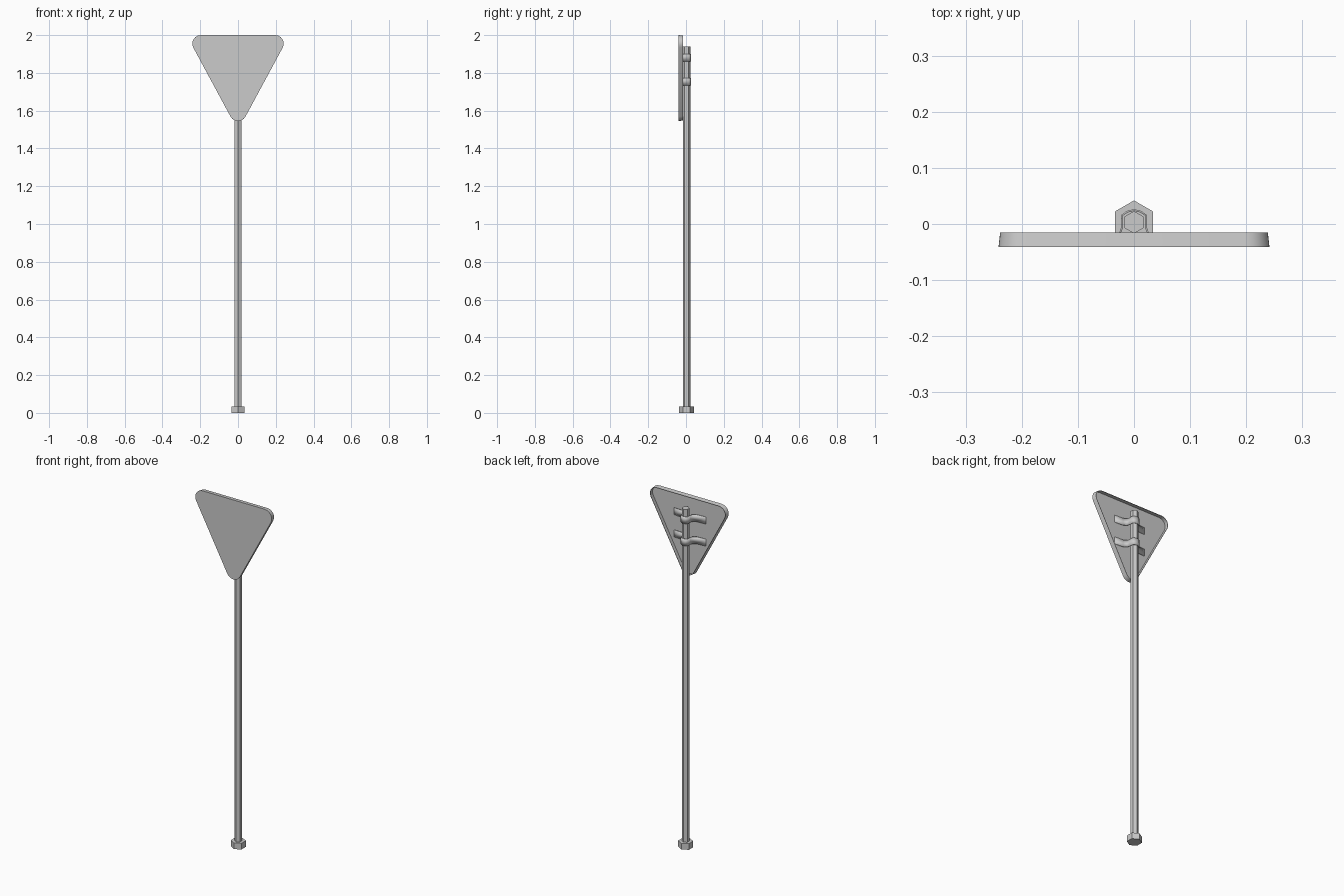
import bpy, bmesh, math

if "Cube" in bpy.data.objects:
    bpy.data.objects.remove(bpy.data.objects["Cube"])

CY = 0.003  # pole axis


def mesh_object(name, bm, angle=None):
    bmesh.ops.recalc_face_normals(bm, faces=bm.faces)
    me = bpy.data.meshes.new(name)
    bm.to_mesh(me)
    bm.free()
    ob = bpy.data.objects.new(name, me)
    bpy.context.collection.objects.link(ob)
    if angle:
        bpy.ops.object.select_all(action='DESELECT')
        ob.select_set(True)
        bpy.context.view_layer.objects.active = ob
        bpy.ops.object.shade_smooth_by_angle(angle=math.radians(angle))
    return ob


def hex_prism(name, radius, z0, z1):
    bpy.ops.mesh.primitive_cylinder_add(vertices=6, radius=radius, depth=z1 - z0,
                                        location=(0, CY, (z0 + z1) / 2))
    bpy.context.object.name = name


def triangle_ring(bm, radius, y, steps=7):
    # rounded inverted triangle: arcs around three fixed corner centres
    a = math.degrees(math.atan2(0.197, 0.365))
    corners = [((0.197, 1.955), -a, 90), ((-0.197, 1.955), 90, 180 + a),
               ((0, 1.59), 180 + a, 360 - a)]
    ring = []
    for (cx, cz), a0, a1 in corners:
        for i in range(steps):
            t = math.radians(a0 + (a1 - a0) * i / (steps - 1))
            ring.append(bm.verts.new((cx + radius * math.cos(t), y,
                                      cz + radius * math.sin(t))))
    return ring


# pole and foot
hex_prism("pole", 0.02, 0.0, 1.94)
hex_prism("foot", 0.039, 0.0, 0.035)

# sign plate: shallow tray open at the back
bm = bmesh.new()
rings = [triangle_ring(bm, r, y) for r, y in
         ((0.045, -0.041), (0.042, -0.015), (0.040, -0.015), (0.041, -0.037))]
for a, b in zip(rings, rings[1:]):
    for i in range(len(a)):
        j = (i + 1) % len(a)
        bm.faces.new((a[i], a[j], b[j], b[i]))
bm.faces.new(rings[0])
bm.faces.new(rings[-1])
mesh_object("sign_plate", bm, 30)

# clamps: bent straps round the pole with wings lying on the plate
half = [(0.100, -0.037), (0.045, -0.033), (0.027, -0.022), (0.022, -0.008),
        (0.022, 0.015), (0.012, 0.022)]
path = half + [(0, 0.025)] + [(-x, y) for x, y in reversed(half)]
for name, z in (("upper_clamp", 1.88), ("lower_clamp", 1.753)):
    bm = bmesh.new()
    cols = [[bm.verts.new((x, y, z + dz)) for dz in (-0.02, 0.02)] for x, y in path]
    for a, b in zip(cols, cols[1:]):
        bm.faces.new((a[0], b[0], b[1], a[1]))
    ob = mesh_object(name, bm, 60)
    solid = ob.modifiers.new("thickness", 'SOLIDIFY')
    solid.thickness = 0.003
    solid.offset = 0
